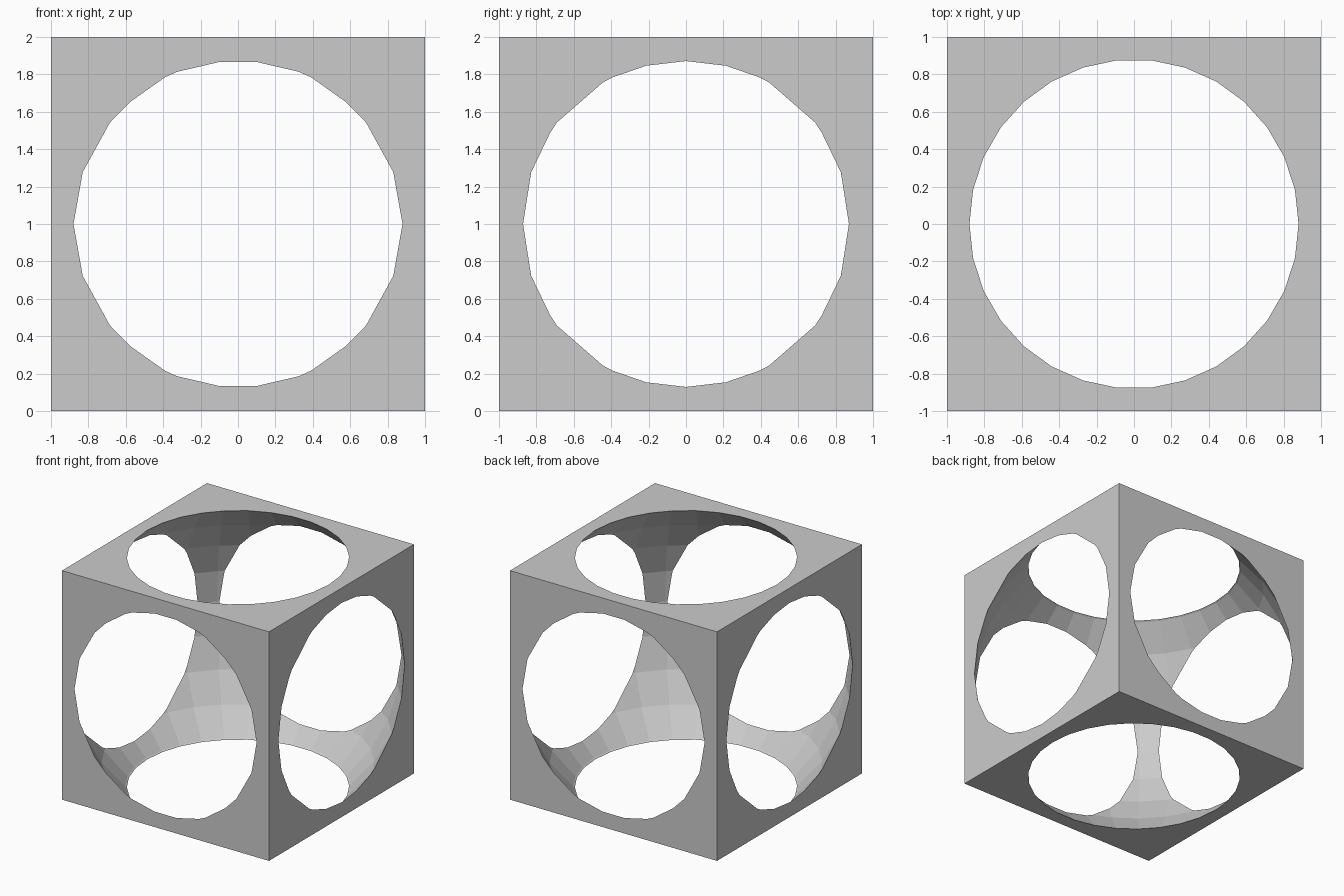
import bpy, bmesh, math

if "Cube" in bpy.data.objects:
    bpy.data.objects.remove(bpy.data.objects["Cube"])

SEGMENTS, RINGS = 30, 15
RADIUS = 4 / 3


def make_object(name, bm):
    mesh = bpy.data.meshes.new(name)
    bmesh.ops.recalc_face_normals(bm, faces=bm.faces)
    bm.to_mesh(mesh)
    bm.free()
    obj = bpy.data.objects.new(name, mesh)
    bpy.context.collection.objects.link(obj)
    obj.location.z = 1
    return obj


# Cube body
bm = bmesh.new()
bmesh.ops.create_cube(bm, size=2)
frame = make_object("hollow_cube", bm)
grey = bpy.data.materials.new("grey")
grey.diffuse_color = (0.6, 0.6, 0.6, 1)
grey.use_nodes = True
grey.node_tree.nodes["Principled BSDF"].inputs["Base Color"].default_value = grey.diffuse_color
frame.data.materials.append(grey)

# Faceted ball with flat caps, wider than the cube so it opens every side
bm = bmesh.new()
rings = []
for i in range(RINGS):
    polar = math.pi * (i + 0.5) / RINGS
    rings.append([bm.verts.new((RADIUS * math.sin(polar) * math.cos(a),
                                RADIUS * math.sin(polar) * math.sin(a),
                                RADIUS * math.cos(polar)))
                  for a in (math.tau * j / SEGMENTS for j in range(SEGMENTS))])
for upper, lower in zip(rings, rings[1:]):
    for j in range(SEGMENTS):
        k = (j + 1) % SEGMENTS
        bm.faces.new((upper[j], lower[j], lower[k], upper[k]))
bm.faces.new(rings[0])
bm.faces.new(rings[-1])
ball = make_object("ball_cutter", bm)
ball.data.materials.append(grey)

# Carve the ball out of the cube, then drop the cutter
cut = frame.modifiers.new("ball_hollow", 'BOOLEAN')
cut.operation = 'DIFFERENCE'
cut.solver = 'EXACT'
cut.object = ball
bpy.context.view_layer.objects.active = frame
frame.select_set(True)
bpy.ops.object.modifier_apply(modifier=cut.name)
bpy.data.objects.remove(ball)
